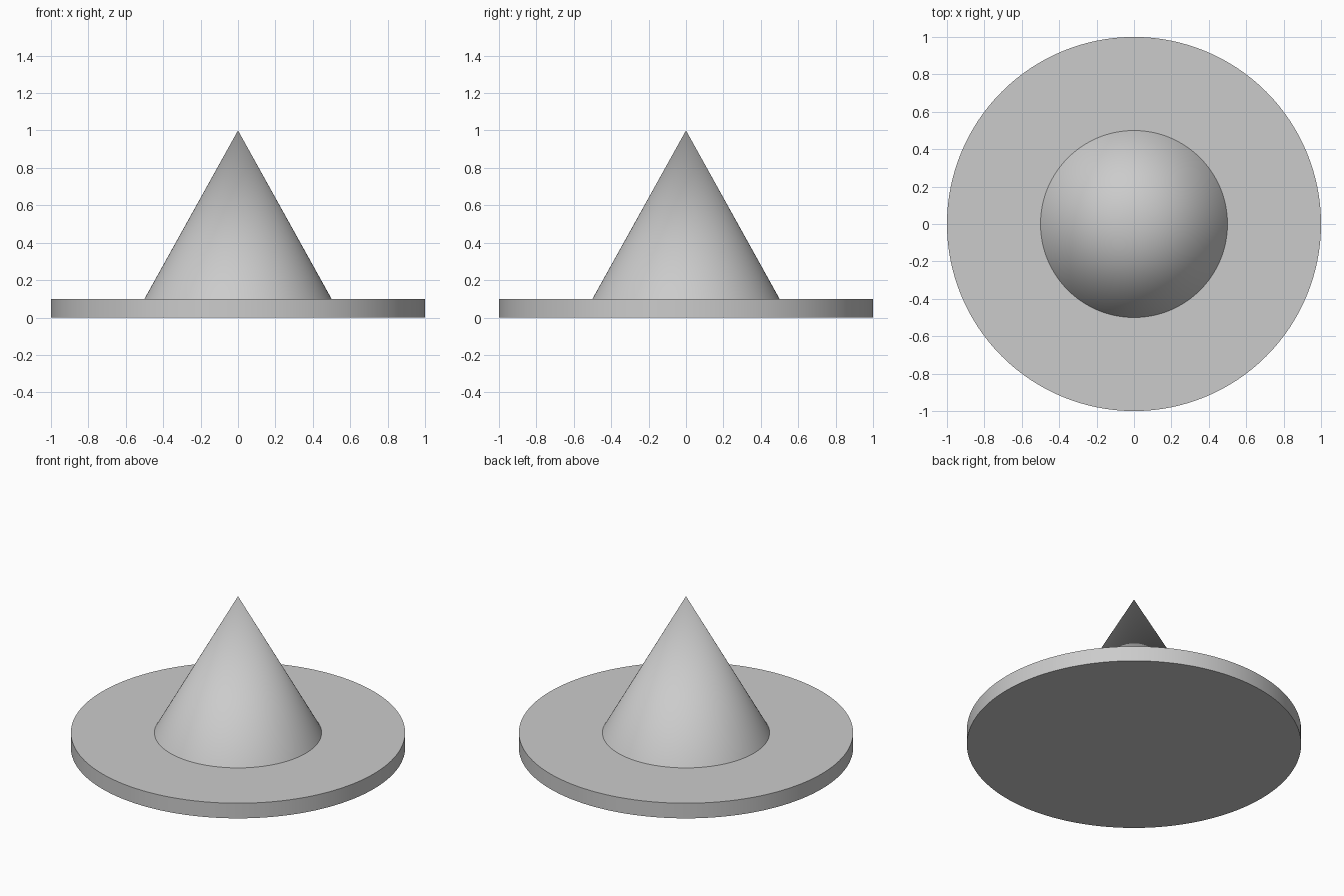
import bpy
import math

if "Cube" in bpy.data.objects:
    bpy.data.objects.remove(bpy.data.objects["Cube"], do_unlink=True)

SIDES = 128
BASE_HEIGHT = 0.1
TOTAL_HEIGHT = 1.0

# Single grey material
grey = bpy.data.materials.new("light_grey")
grey.use_nodes = True
colour = (0.6, 0.6, 0.6, 1.0)
grey.diffuse_color = colour
grey.node_tree.nodes["Principled BSDF"].inputs["Base Color"].default_value = colour


def finish(name):
    """Name the active object, colour it and smooth its curved sides."""
    part = bpy.context.object
    part.name = name
    part.data.name = name
    part.data.materials.append(grey)
    bpy.ops.object.shade_smooth_by_angle(angle=math.radians(30))
    return part


# Flat round base
bpy.ops.mesh.primitive_cylinder_add(
    vertices=SIDES, radius=1.0, depth=BASE_HEIGHT, location=(0, 0, BASE_HEIGHT / 2))
finish("base_disc")

# Pointed cone standing on the base
cone_height = TOTAL_HEIGHT - BASE_HEIGHT
bpy.ops.mesh.primitive_cone_add(
    vertices=SIDES, radius1=0.5, radius2=0, depth=cone_height,
    end_fill_type='NOTHING', location=(0, 0, BASE_HEIGHT + cone_height / 2))
finish("cone")
